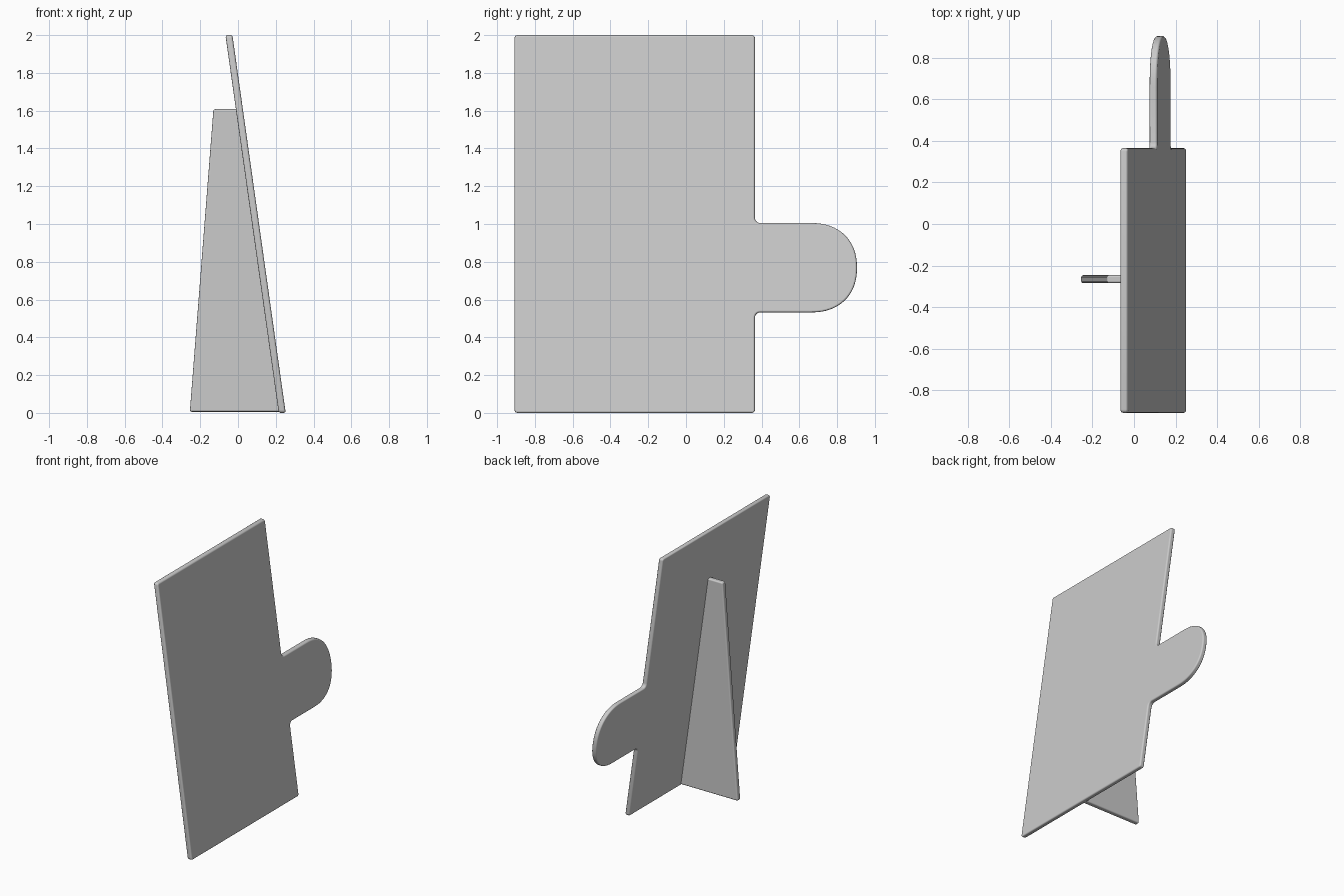
import bpy, bmesh, math
from mathutils import Vector

if "Cube" in bpy.data.objects:
    bpy.data.objects.remove(bpy.data.objects["Cube"])


def slab(name, points, offset, width):
    """Extrude a closed profile by an offset vector and soften its edges."""
    bm = bmesh.new()
    face = bm.faces.new([bm.verts.new(p) for p in points])
    ext = bmesh.ops.extrude_face_region(bm, geom=[face])
    verts = [g for g in ext["geom"] if isinstance(g, bmesh.types.BMVert)]
    bmesh.ops.translate(bm, verts=verts, vec=Vector(offset))
    bmesh.ops.recalc_face_normals(bm, faces=bm.faces)
    mesh = bpy.data.meshes.new(name)
    bm.to_mesh(mesh)
    bm.free()
    obj = bpy.data.objects.new(name, mesh)
    bpy.context.collection.objects.link(obj)
    bev = obj.modifiers.new("soft_edges", "BEVEL")
    bev.width = width
    bev.segments = 3
    bev.limit_method = "ANGLE"
    bev.angle_limit = math.radians(40)
    bev.harden_normals = True
    for p in mesh.polygons:
        p.use_smooth = True
    bpy.context.view_layer.objects.active = obj
    obj.select_set(True)
    bpy.ops.object.shade_smooth_by_angle(angle=math.radians(40))
    obj.select_set(False)
    # shading by angle must come with the bevel applied on the same mesh
    return obj


def arc(cy, cz, ry, rz, a0, a1, n, power=2.0):
    """Points on a (super)ellipse arc in the y-z plane."""
    pts = []
    for i in range(n + 1):
        a = math.radians(a0 + (a1 - a0) * i / n)
        c, s = math.cos(a), math.sin(a)
        pts.append((cy + ry * math.copysign(abs(c) ** (2 / power), c),
                    cz + rz * math.copysign(abs(s) ** (2 / power), s)))
    return pts


# Leaning panel with a rounded side tab
LEFT, RIGHT, TIP = -0.908, 0.365, 0.905
LOW, HIGH = 0.532, 1.005
r, f = 0.016, 0.028
outline = arc(LEFT + r, r, r, r, 180, 270, 4)
outline += arc(RIGHT - r, r, r, r, 270, 360, 4)
outline += arc(RIGHT + f, LOW - f, f, f, 180, 90, 5)
outline += arc(0.66, (LOW + HIGH) / 2, TIP - 0.66, (HIGH - LOW) / 2, -90, 90, 32, 2.25)
outline += arc(RIGHT + f, HIGH + f, f, f, 270, 180, 5)
outline += arc(RIGHT - r, 2 - r, r, r, 0, 90, 4)
outline += arc(LEFT + r, 2 - r, r, r, 90, 180, 4)
T = 0.037
panel = [(0.234 - T / 2 - 0.141 * z, y, z) for y, z in outline]
slab("leaning_panel", panel, (T, 0, 0), 0.011)

# Tapered rear support leg, its front edge sunk into the panel
leg = [(-0.255, -0.284, 0.006), (0.232, -0.284, 0.006),
       (0.007, -0.284, 1.608), (-0.13, -0.284, 1.608)]
slab("support_leg", leg, (0, 0.038, 0), 0.01)
